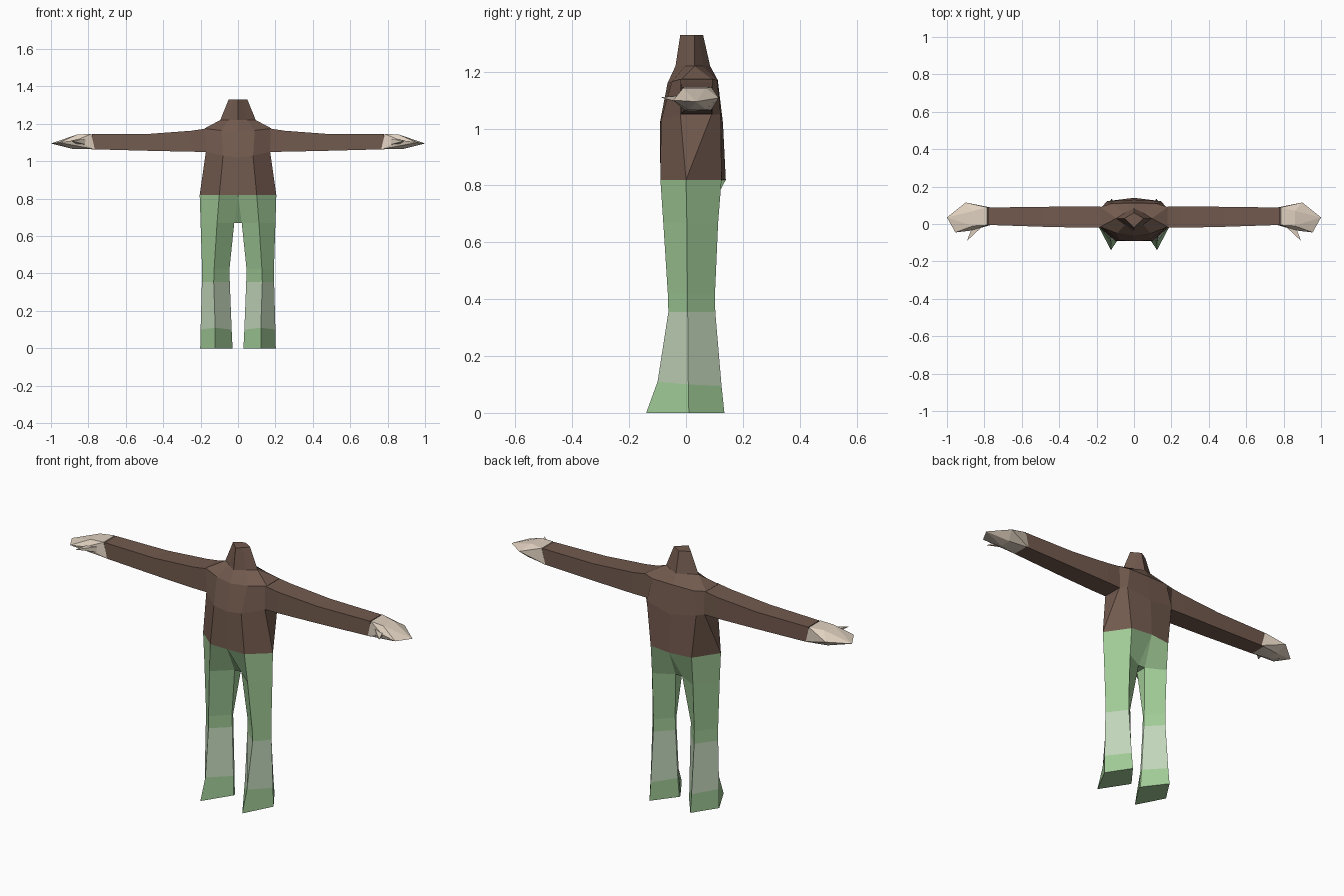
import bpy, bmesh


def material(name, rgb):
    m = bpy.data.materials.new(name)
    lin = [(c / 255 / 12.92) if c < 10 else ((c / 255 + 0.055) / 1.055) ** 2.4 for c in rgb]
    m.diffuse_color = (*lin, 1)
    return m


BROWN = material("brown shirt", (114, 90, 78))
GREEN = material("green trousers", (160, 202, 150))
PALE = material("pale green shin", (194, 213, 186))
SKIN = material("light skin", (224, 209, 192))


def finish(name, bm, mats, mirror=True):
    """Clean up, flat shade and mirror a part across x = 0."""
    bmesh.ops.remove_doubles(bm, verts=bm.verts, dist=0.0005)
    bmesh.ops.recalc_face_normals(bm, faces=bm.faces)
    mesh = bpy.data.meshes.new(name)
    bm.to_mesh(mesh)
    bm.free()
    ob = bpy.data.objects.new(name, mesh)
    bpy.context.collection.objects.link(ob)
    for m in mats:
        mesh.materials.append(m)
    if mirror:
        mod = ob.modifiers.new("Mirror", 'MIRROR')
        mod.use_clip = True
    return ob


def loft(rings, closed=True, cap_start=False, cap_end=True):
    """Skin a list of cross-sections that share a point count."""
    bm = bmesh.new()
    vs = [[bm.verts.new(p) for p in r] for r in rings]
    n = len(rings[0])
    for a, b in zip(vs, vs[1:]):
        for i in range(n if closed else n - 1):
            j = (i + 1) % n
            bm.faces.new((a[i], a[j], b[j], b[i]))
    if cap_start:
        bm.faces.new(vs[0][::-1])
    if cap_end:
        bm.faces.new(vs[-1])
    return bm


def hull(name, pts, mat, mirror=True):
    bm = bmesh.new()
    for p in pts:
        bm.verts.new(p)
    bmesh.ops.convex_hull(bm, input=bm.verts)
    return finish(name, bm, [mat], mirror)


# Torso and neck: half sections from front centre round to back centre
torso = [
    [(0, -.09, .82), (.1, -.09, .82), (.205, 0, .82), (.205, 0, .82), (.12, .125, .82), (0, .14, .82)],
    [(0, -.092, 1.02), (.08, -.088, 1.03), (.172, -.02, 1.05), (.172, .09, 1.05), (.145, .122, 1.05), (0, .13, 1.02)],
    [(0, -.065, 1.16), (.09, -.05, 1.165), (.18, -.015, 1.175), (.18, .09, 1.175), (.12, .11, 1.17), (0, .112, 1.17)],
    [(0, -.037, 1.22), (.048, -.003, 1.22), (.095, .03, 1.22), (.095, .03, 1.22), (.048, .06, 1.22), (0, .085, 1.22)],
    [(0, -.02, 1.33), (.025, .005, 1.33), (.05, .03, 1.33), (.05, .03, 1.33), (.025, .046, 1.33), (0, .06, 1.33)],
]
finish("torso", loft(torso, closed=False), [BROWN])

# Arms: four-sided sections (x, front y, back y, bottom z, top z)
arm = [(.17, -.02, .092, 1.05, 1.175), (.25, -.02, .094, 1.051, 1.163),
       (.48, -.015, .092, 1.056, 1.146), (.78, -.005, .088, 1.064, 1.145)]
finish("arms", loft([[(x, f, b, ) and (x, f, lo), (x, b, lo), (x, b, hi), (x, f, hi)]
                     for x, f, b, lo, hi in arm]), [BROWN])

# Hands: flattened mitts with a pointed end, plus a thin thumb
hull("hands", [(.765, -.005, 1.064), (.765, .088, 1.064), (.785, -.006, 1.146), (.785, .089, 1.146),
               (.86, -.01, 1.143), (.86, .07, 1.143), (.88, .01, 1.065), (.88, .07, 1.068),
               (.90, .115, 1.108), (.87, -.035, 1.11), (.955, -.045, 1.1), (1.0, .035, 1.095)], SKIN)
hull("thumbs", [(.80, -.003, 1.12), (.80, -.003, 1.085), (.87, -.03, 1.115),
                (.86, -.015, 1.09), (.893, -.09, 1.11)], SKIN)

# Legs: sections of front ridge, outer edge, back ridge, inner back, inner front
legs = [
    [(.1, -.09, .82), (.205, 0, .82), (.12, .125, .82), (0, .14, .82), (0, -.09, .82)],
    [(.112, -.08, .67), (.2, .003, .67), (.12, .113, .67), (.02, .06, .67), (.02, 0, .67)],
    [(.128, -.064, .42), (.192, .005, .42), (.12, .102, .42), (.046, .025, .42), (.046, .015, .42)],
    [(.13, -.062, .355), (.193, .006, .355), (.12, .103, .355), (.044, .025, .355), (.044, .015, .355)],
    [(.122, -.1, .11), (.2, .008, .1), (.12, .125, .095), (.034, .02, .1), (.034, .01, .1)],
    [(.123, -.14, 0), (.202, .01, 0), (.12, .135, 0), (.029, .015, 0), (.029, .005, 0)],
]
ob = finish("legs", loft(legs), [GREEN, PALE])
for p in ob.data.polygons:
    if .15 < p.center.z < .33:
        p.material_index = 1

# Crotch wedge between the legs
hull("crotch", [(0, -.09, .82), (0, .14, .82)] +
     [(s * .02, y, .67) for s in (-1, 1) for y in (0, .06)], GREEN, mirror=False)
